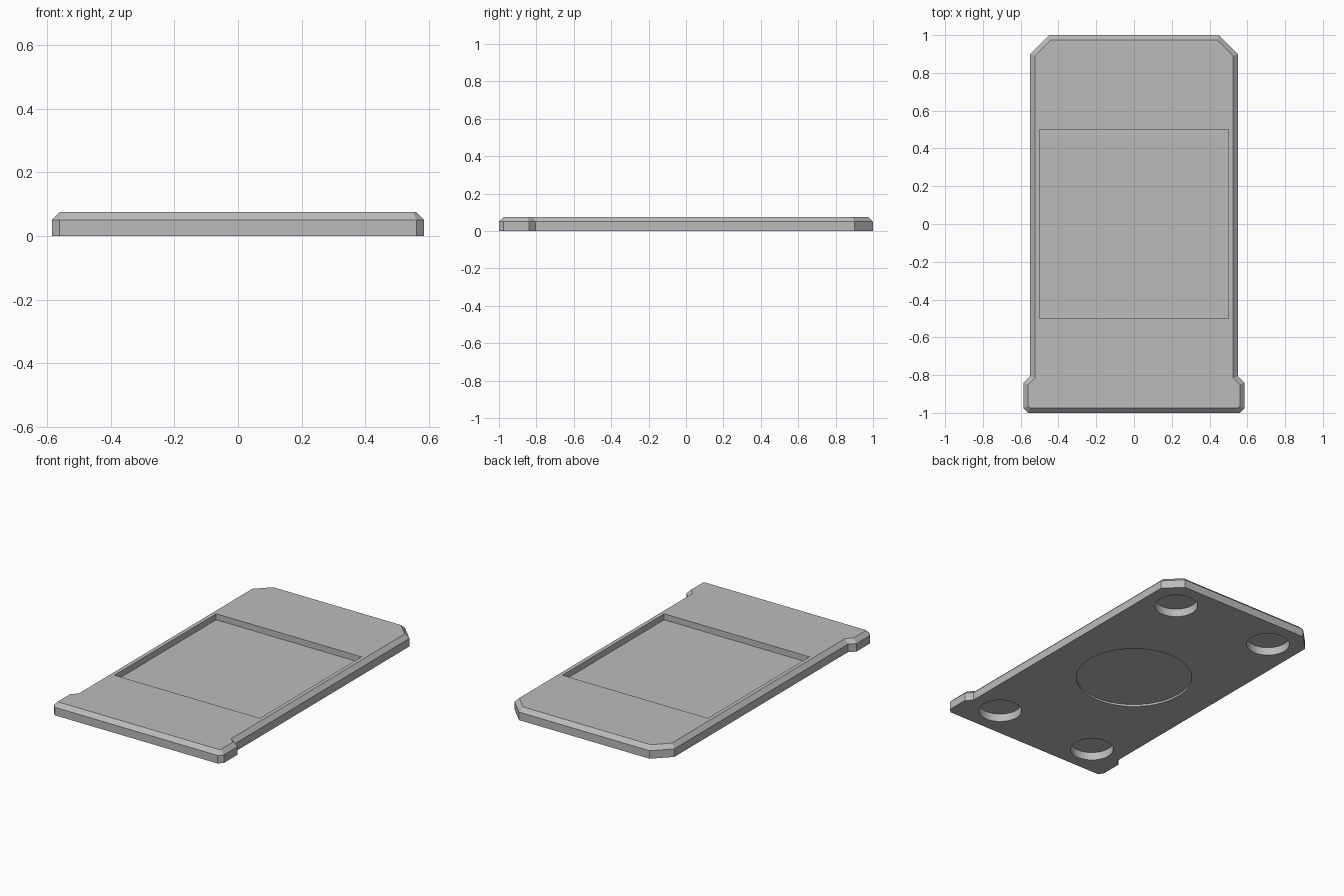
import bpy, bmesh, math

cube = bpy.data.objects.get("Cube")
if cube:
    bpy.data.objects.remove(cube, do_unlink=True)

HEIGHT = 0.075
CHAMFER = 0.025

# Single grey material
grey = bpy.data.materials.new("plain_grey")
grey.use_nodes = True
colour = (0.5, 0.5, 0.5, 1)
grey.diffuse_color = colour
grey.node_tree.nodes["Principled BSDF"].inputs["Base Color"].default_value = colour

# Half outline of the plate, front to back, mirrored for the other half
half = [(0.56, -1), (0.585, -0.975), (0.585, -0.84), (0.55, -0.805),
        (0.55, 0.9), (0.45, 1)]
outline = half + [(-x, y) for x, y in reversed(half)]

# Plate body with a chamfered upper rim
bm = bmesh.new()
base = bm.faces.new([bm.verts.new((x, y, 0)) for x, y in outline])
top = bmesh.ops.extrude_face_region(bm, geom=[base], use_keep_orig=True)["geom"]
top_verts = [v for v in top if isinstance(v, bmesh.types.BMVert)]
bmesh.ops.translate(bm, verts=top_verts, vec=(0, 0, HEIGHT))
bmesh.ops.recalc_face_normals(bm, faces=bm.faces)
rim = [e for e in bm.edges if all(v.co.z > HEIGHT / 2 for v in e.verts)]
bmesh.ops.bevel(bm, geom=rim, offset=CHAMFER, offset_type='OFFSET',
                segments=1, affect='EDGES')
bmesh.ops.recalc_face_normals(bm, faces=bm.faces)
mesh = bpy.data.meshes.new("plate")
bm.to_mesh(mesh)
bm.free()
mesh.materials.append(grey)
plate = bpy.data.objects.new("plate", mesh)
bpy.context.collection.objects.link(plate)


def cut(cutter):
    """Subtract a helper solid from the plate and remove the helper."""
    cutter.hide_render = True
    cutter.data.materials.append(grey)
    mod = plate.modifiers.new("cut", 'BOOLEAN')
    mod.operation = 'DIFFERENCE'
    mod.solver = 'EXACT'
    mod.object = cutter
    bpy.context.view_layer.objects.active = plate
    bpy.ops.object.modifier_apply(modifier=mod.name)
    bpy.data.objects.remove(cutter, do_unlink=True)


def cut_round(x, y, radius, depth):
    """Round pocket in the underside."""
    bpy.ops.mesh.primitive_cylinder_add(vertices=64, radius=radius,
                                        depth=2 * depth, location=(x, y, 0))
    cut(bpy.context.object)


# Square recess in the upper face
bpy.ops.mesh.primitive_cube_add(size=1, location=(0, 0, HEIGHT))
recess = bpy.context.object
recess.scale.z = 0.075
bpy.context.view_layer.update()
cut(recess)

# Shallow central pocket and four corner pockets underneath
cut_round(0, 0, 0.3375, 0.0125)
for sx in (-1, 1):
    for sy in (-1, 1):
        cut_round(0.35 * sx, 0.8 * sy, 0.125, 0.05)

bpy.ops.object.select_all(action='DESELECT')
plate.select_set(True)
bpy.context.view_layer.objects.active = plate
bpy.ops.object.shade_smooth_by_angle(angle=math.radians(20))
